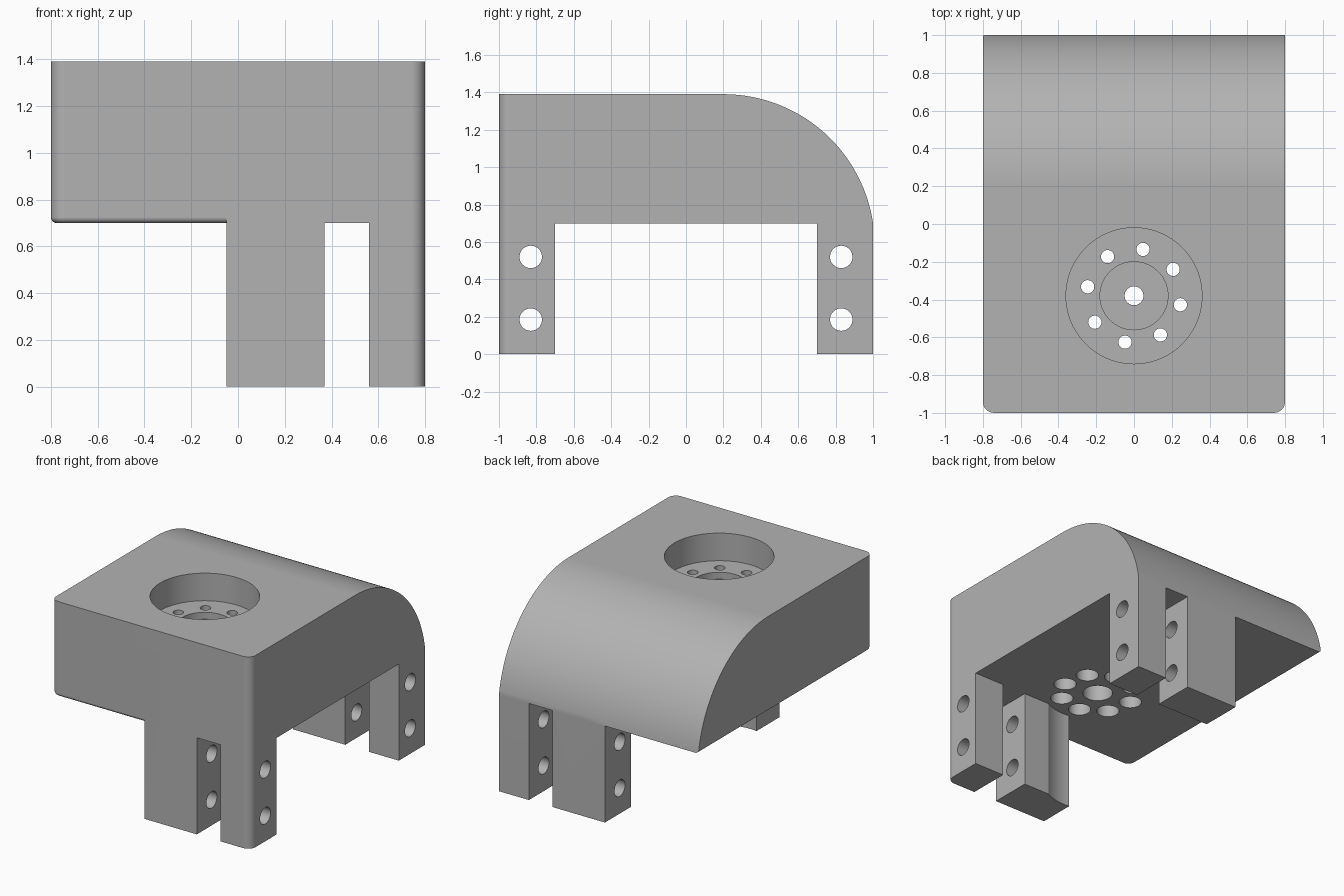
import bpy, bmesh, math
from mathutils import Vector

old = bpy.data.objects.get("Cube")
if old:
    bpy.data.objects.remove(old, do_unlink=True)

TOP, DECK = 1.39, 0.70            # top face and underside of the housing
BORE = Vector((0.0, -0.38, 0.0))  # axis of the round mount

grey = bpy.data.materials.new("plain grey")
grey.use_nodes = True
grey.diffuse_color = (0.45, 0.45, 0.45, 1)
grey.node_tree.nodes["Principled BSDF"].inputs["Base Color"].default_value = (0.45, 0.45, 0.45, 1)


def finish(bm, name):
    bmesh.ops.recalc_face_normals(bm, faces=bm.faces)
    mesh = bpy.data.meshes.new(name)
    bm.to_mesh(mesh)
    bm.free()
    mesh.materials.append(grey)
    obj = bpy.data.objects.new(name, mesh)
    bpy.context.collection.objects.link(obj)
    return obj


def box(name, lo, hi):
    bm = bmesh.new()
    bmesh.ops.create_cube(bm, size=1)
    lo, hi = Vector(lo), Vector(hi)
    for v in bm.verts:
        v.co = (lo + hi) / 2 + v.co * (hi - lo)
    return finish(bm, name)


def cylinder(name, centre, radius, z0, z1, segments=64):
    bm = bmesh.new()
    bmesh.ops.create_cone(bm, cap_ends=True, segments=segments, radius1=radius,
                          radius2=radius, depth=z1 - z0)
    bmesh.ops.translate(bm, verts=bm.verts, vec=(centre[0], centre[1], (z0 + z1) / 2))
    return finish(bm, name)


def combine(target, tool, operation="DIFFERENCE"):
    mod = target.modifiers.new("combine", "BOOLEAN")
    mod.operation, mod.solver, mod.object = operation, "EXACT", tool
    bpy.ops.object.select_all(action="DESELECT")
    bpy.context.view_layer.objects.active = target
    target.select_set(True)
    bpy.ops.object.modifier_apply(modifier=mod.name)
    bpy.data.objects.remove(tool, do_unlink=True)


def round_edges(bm, test, radius, segments):
    edges = [e for e in bm.edges if test(*(v.co for v in e.verts))]
    bmesh.ops.bevel(bm, geom=edges, offset=radius, segments=segments,
                    profile=0.5, affect="EDGES", clamp_overlap=False)


def near(a, b):
    return abs(a - b) < 0.001


def shell(x0, x1, bottom, corner_x):
    """Side profile with a rounded back, extruded in x, front corner rounded."""
    radius = 0.809
    cz = TOP - radius
    end = math.asin((DECK - cz) / radius)
    arc = [(0.2 + radius * math.cos(a), cz + radius * math.sin(a))
           for a in (end + (math.pi / 2 - end) * i / 40 for i in range(41))]
    outline = [(-1, TOP), (-1, bottom)]
    if bottom < DECK:
        outline.append((1, bottom))
    bm = bmesh.new()
    face = bm.faces.new([bm.verts.new((x0, y, z)) for y, z in outline + arc])
    side = bmesh.ops.extrude_face_region(bm, geom=[face])["geom"]
    bmesh.ops.translate(bm, vec=(x1 - x0, 0, 0),
                        verts=[g for g in side if isinstance(g, bmesh.types.BMVert)])
    bmesh.ops.recalc_face_normals(bm, faces=bm.faces)
    round_edges(bm, lambda a, b: near(a.x, corner_x) and near(b.x, corner_x)
                and near(a.y, -1) and near(b.y, -1), 0.06, 8)
    return bm


# Housing half without legs, its lower rim softened
bm = shell(-0.8, 0.1, DECK, -0.8)
round_edges(bm, lambda a, b: near(a.z, DECK) and near(b.z, DECK)
            and not (near(a.y, 1) and near(b.y, 1))
            and not (near(a.x, 0.1) and near(b.x, 0.1)), 0.025, 6)
plain_half = finish(bm, "plain_half")

# Housing half with four legs
bracket = finish(shell(-0.05, 0.8, 0, 0.8), "mount_bracket")
combine(bracket, box("leg_tunnel", (-1, -0.7, -0.1), (1, 0.7, DECK)))
combine(bracket, box("leg_slot", (0.37, -1.1, -0.1), (0.56, 1.1, DECK)))
combine(bracket, cylinder("leg_relief", BORE, 0.36, -0.1, DECK, 96))

# Cross holes through the legs
for y in (-0.83, 0.83):
    for z in (0.185, 0.52):
        pin = cylinder("cross_hole", (0, 0), 0.06, -1, 1, 40)
        pin.data.transform(pin.matrix_world.Rotation(math.pi / 2, 4, "Y"))
        pin.data.transform(pin.matrix_world.Translation((0, y, z)))
        combine(bracket, pin)

combine(bracket, plain_half, "UNION")

# Round pocket, stepped centre recess and central hole
FLOOR = 1.19
combine(bracket, cylinder("pocket", BORE, 0.36, FLOOR, 1.6, 96))
combine(bracket, cylinder("recess", BORE, 0.18, FLOOR - 0.05, 1.3))


def stepped_hole(centre, small, large, step):
    combine(bracket, cylinder("through_hole", centre, small, 0.5, 1.3, 32))
    combine(bracket, cylinder("counterbore", centre, large, 0.5, step, 40))


stepped_hole(BORE, 0.05, 0.10, 1.06)

# Ring of eight fixing holes
for i in range(8):
    a = math.radians(79 + 45 * i)
    stepped_hole(BORE + Vector((math.cos(a), math.sin(a), 0)) * 0.25, 0.035, 0.075, 1.06)

# Smooth curved faces, keep edges crisp
bpy.ops.object.select_all(action="DESELECT")
bracket.select_set(True)
bpy.context.view_layer.objects.active = bracket
bpy.ops.object.shade_smooth_by_angle(angle=math.radians(30))
weighted = bracket.modifiers.new("weighted_normals", "WEIGHTED_NORMAL")
weighted.keep_sharp = True
